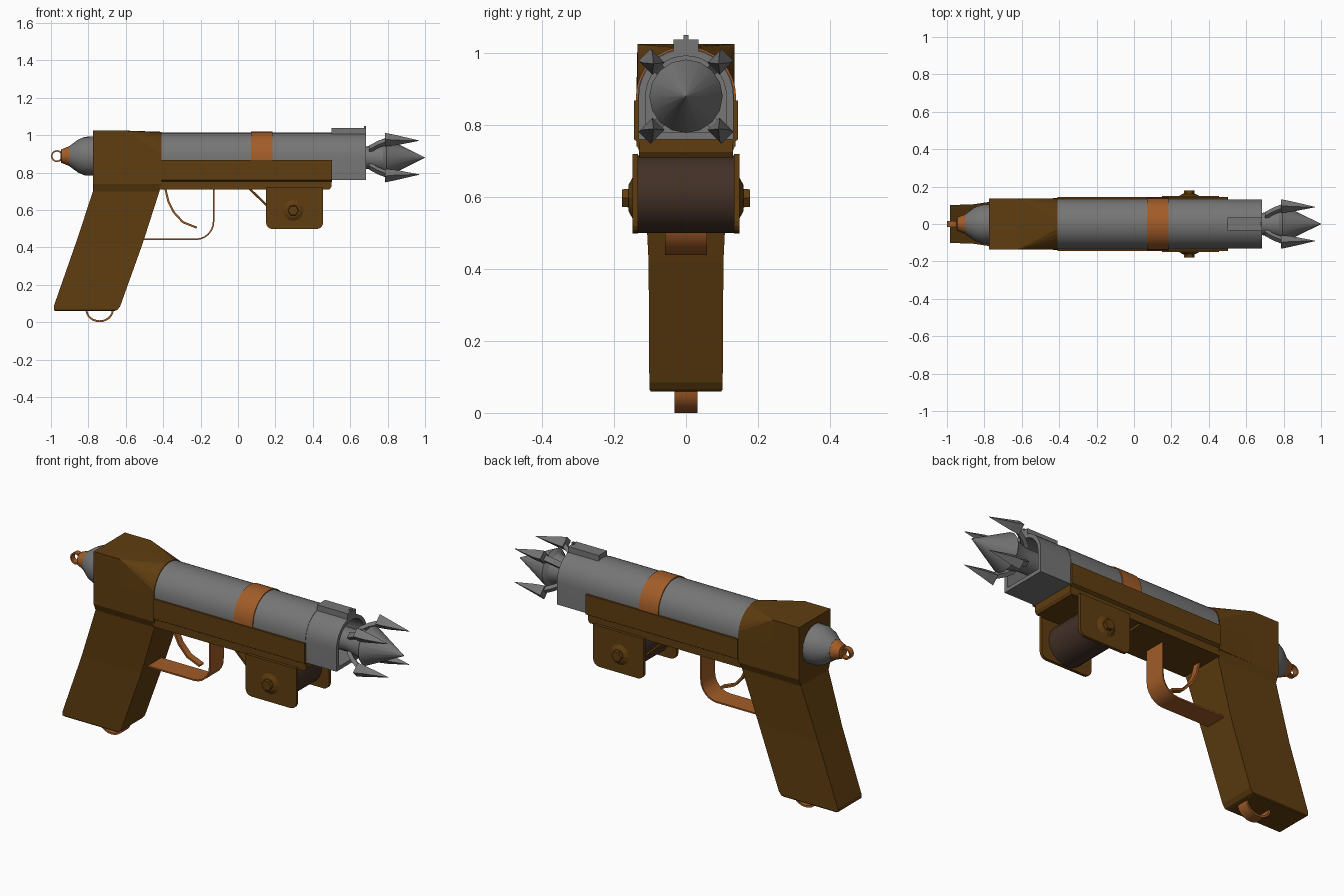
import bpy, bmesh, math
from mathutils import Vector

if "Cube" in bpy.data.objects:
    bpy.data.objects.remove(bpy.data.objects["Cube"])


def mat(name, rgb):
    m = bpy.data.materials.new(name)
    m.diffuse_color = (*rgb, 1)
    m.use_nodes = True
    m.node_tree.nodes["Principled BSDF"].inputs["Base Color"].default_value = m.diffuse_color
    return m


BROWN = mat("brown_casing", (0.115, 0.047, 0.005))
GREY = mat("grey_metal", (0.18, 0.18, 0.18))
COPPER = mat("copper", (0.36, 0.108, 0.021))
DARK = mat("dark_drum", (0.055, 0.03, 0.02))
CZ = 0.88  # height of the barrel axis


def loft(name, rings, material, smooth=True, caps=True):
    """Skin a series of equal-length point rings."""
    bm = bmesh.new()
    vs = [[bm.verts.new(p) for p in r] for r in rings]
    n = len(rings[0])
    for a, b in zip(vs, vs[1:]):
        for i in range(n):
            j = (i + 1) % n
            bm.faces.new((a[i], a[j], b[j], b[i]))
    if caps:
        bm.faces.new(vs[0])
        bm.faces.new(vs[-1])
    bmesh.ops.remove_doubles(bm, verts=bm.verts, dist=1e-5)
    bmesh.ops.recalc_face_normals(bm, faces=bm.faces)
    me = bpy.data.meshes.new(name)
    bm.to_mesh(me)
    bm.free()
    me.materials.append(material)
    ob = bpy.data.objects.new(name, me)
    bpy.context.collection.objects.link(ob)
    if smooth:
        bpy.ops.object.select_all(action='DESELECT')
        ob.select_set(True)
        bpy.context.view_layer.objects.active = ob
        bpy.ops.object.shade_smooth_by_angle(angle=math.radians(35))
    return ob


def turned(name, profile, material, n=20, cz=CZ):
    """Revolve (x, radius) pairs around the barrel axis."""
    return loft(name, [[(x, r * math.cos(2 * math.pi * i / n), cz + r * math.sin(2 * math.pi * i / n))
                        for i in range(n)] for x, r in profile], material)


def box(name, x0, x1, y0, y1, z0, z1, material):
    return loft(name, [[(x, y0, z0), (x, y1, z0), (x, y1, z1), (x, y0, z1)] for x in (x0, x1)],
                material, False)


def prism(name, pts, y0, y1, material, smooth=False):
    return loft(name, [[(x, y, z) for x, z in pts] for y in (y0, y1)], material, smooth)


def strip(name, path, half_w, t, material):
    """Flat ribbon following an xz path."""
    rings = []
    for i, (x, z) in enumerate(path):
        a, b = Vector(path[max(i - 1, 0)]), Vector(path[min(i + 1, len(path) - 1)])
        d = (b - a).normalized() * t / 2
        rings.append([(x - d.y, -half_w, z + d.x), (x - d.y, half_w, z + d.x),
                      (x + d.y, half_w, z - d.x), (x + d.y, -half_w, z - d.x)])
    return loft(name, rings, material)


def arch(x, r, bottom, n=16):
    """Round-topped cross-section with a flat bottom."""
    return [(x, -r, bottom), (x, r, bottom)] + [
        (x, r * math.cos(math.pi * i / n), CZ + r * math.sin(math.pi * i / n)) for i in range(n + 1)]


def square(x, r, bottom, top, n=16):
    """Box section with the same point count as arch."""
    pts = [(x, -r, bottom), (x, r, bottom), (x, r, CZ)]
    for i in range(1, n):
        s = 0 if i == n // 2 else (1 if i < n // 2 else -1)
        pts.append((x, s * r, top))
    return pts + [(x, -r, CZ)]


# Rear block: square at the back, blending into the round barrel
loft("rear_block", [square(-0.775, 0.135, 0.74, 1.025), square(-0.62, 0.135, 0.74, 1.025),
                    arch(-0.41, 0.138, 0.74)], BROWN, False)

# Grip
levels = [(0.74, -0.775, -0.41, 0.135), (0.70, -0.775, -0.42, 0.118), (0.42, -0.868, -0.51, 0.104),
          (0.085, -0.985, -0.63, 0.102), (0.065, -0.985, -0.645, 0.102), (0.06, -0.975, -0.66, 0.098)]
loft("grip", [[(a, -w, z), (b, -w, z), (b, w, z), (a, w, z)] for z, a, b, w in levels], BROWN, False)

# Barrel, copper band and hollow muzzle
loft("barrel", [arch(-0.42, 0.134, 0.80), arch(0.5, 0.134, 0.80)], GREY)
loft("barrel_band", [arch(0.07, 0.139, 0.82), arch(0.185, 0.139, 0.82)], COPPER)
loft("muzzle", [arch(0.49, 0.132, 0.76), arch(0.685, 0.132, 0.76),
                arch(0.685, 0.112, 0.78), arch(0.56, 0.112, 0.78)], GREY)
box("front_sight", 0.5, 0.685, -0.035, 0.035, 1.0, 1.038, GREY)
box("front_sight_lip", 0.674, 0.685, -0.007, 0.007, 1.03, 1.05, GREY)

# Tail cap with copper nozzle and ring
turned("tail_cap", [(-0.77, 0.105), (-0.82, 0.103), (-0.855, 0.088), (-0.90, 0.055)], GREY, cz=0.888)
turned("tail_nozzle", [(-0.895, 0.056), (-0.945, 0.036), (-0.95, 0.02)], COPPER, cz=0.888)
strip("tail_ring", [(-0.968 + 0.028 * math.cos(k * math.pi / 8), 0.888 + 0.028 * math.sin(k * math.pi / 8))
                    for k in range(17)], 0.015, 0.008, COPPER)

# Spear head
turned("spear_neck", [(0.55, 0.06), (0.69, 0.06), (0.76, 0.075), (0.79, 0.085)], GREY, 16)
turned("spear_tip", [(0.775, 0.08), (0.795, 0.102), (1.0, 0.001)], GREY, 16)

# Four prongs on hooked arms around the spear
for k in range(4):
    ang = math.radians(45 + 90 * k)
    u = Vector((0, math.cos(ang), math.sin(ang)))
    v = Vector((0, -math.sin(ang), math.cos(ang)))

    def section(x, r0, r1, w, skew=0):
        c = Vector((0, 0, CZ))
        return [c + Vector((x + dx, 0, 0)) + u * r + v * s
                for r, s, dx in ((r0, -w, 0), (r1, -w, skew), (r1, w, skew), (r0, w, 0))]

    loft(f"prong_{k}", [section(0.785, 0.108, 0.163, 0.024), section(0.84, 0.112, 0.152, 0.02),
                        section(0.967, 0.127, 0.129, 0.001)], GREY, False)
    loft(f"prong_arm_{k}", [section(0.70, 0.045, 0.075, 0.015), section(0.745, 0.085, 0.11, 0.015),
                            section(0.80, 0.115, 0.14, 0.015)], GREY, False)

# Lower rail and side plates
prism("lower_rail", [(-0.42, 0.71), (0.49, 0.71), (0.50, 0.725), (0.50, 0.80), (-0.42, 0.80)],
      -0.13, 0.13, BROWN)
for s, side in ((-1, "right"), (1, "left")):
    loft(f"rail_plate_{side}", [[(x, s * 0.128, 0.75), (x, s * 0.145, 0.76), (x, s * 0.145, 0.868),
                                 (x, s * 0.128, 0.868)] for x in (-0.41, 0.502)], BROWN, False)
    # Drum bracket with rounded lower corners
    pts = [(0.15, 0.72), (0.455, 0.72)]
    for cx, a0 in ((0.42, 0), (0.185, -90)):
        for i in range(5):
            a = math.radians(a0 - 22.5 * i)
            pts.append((cx + 0.035 * math.cos(a), 0.533 + 0.035 * math.sin(a)))
    prism(f"drum_bracket_{side}", pts, s * 0.133, s * 0.149, BROWN)

    # Washer and hexagonal bolt
    def disc(y, r, n):
        return [(0.295 + r * math.cos(2 * math.pi * i / n), s * y, 0.597 + r * math.sin(2 * math.pi * i / n))
                for i in range(n)]
    loft(f"washer_{side}", [disc(0.147, 0.06, 12), disc(0.16, 0.036, 12)], BROWN, False)
    loft(f"bolt_{side}", [disc(0.155, 0.03, 6), disc(0.178, 0.028, 6)], BROWN, False)

# Drum and its sloping rear plate
prism("drum", [(0.303 + 0.108 * math.cos(2 * math.pi * i / 24), 0.608 + 0.108 * math.sin(2 * math.pi * i / 24))
               for i in range(24)], -0.135, 0.135, DARK, True)
strip("drum_rear_plate", [(0.06, 0.715), (0.20, 0.58)], 0.12, 0.012, BROWN)

# Trigger guard, trigger and lanyard loop
guard = [(-0.13, 0.72), (-0.13, 0.545)]
guard += [(-0.225 + 0.095 * math.cos(a), 0.54 - 0.097 * math.sin(a))
          for a in (math.radians(15 * i) for i in range(1, 7))]
strip("trigger_guard", guard + [(-0.52, 0.443)], 0.058, 0.008, COPPER)
strip("trigger", [(-0.39, 0.72), (-0.372, 0.645), (-0.345, 0.59), (-0.295, 0.535), (-0.22, 0.505)],
      0.018, 0.011, COPPER)
strip("lanyard_loop", [(-0.74 + 0.07 * math.cos(a), 0.065 - 0.06 * math.sin(a))
                       for a in (math.pi * i / 12 for i in range(13))], 0.032, 0.01, COPPER)
